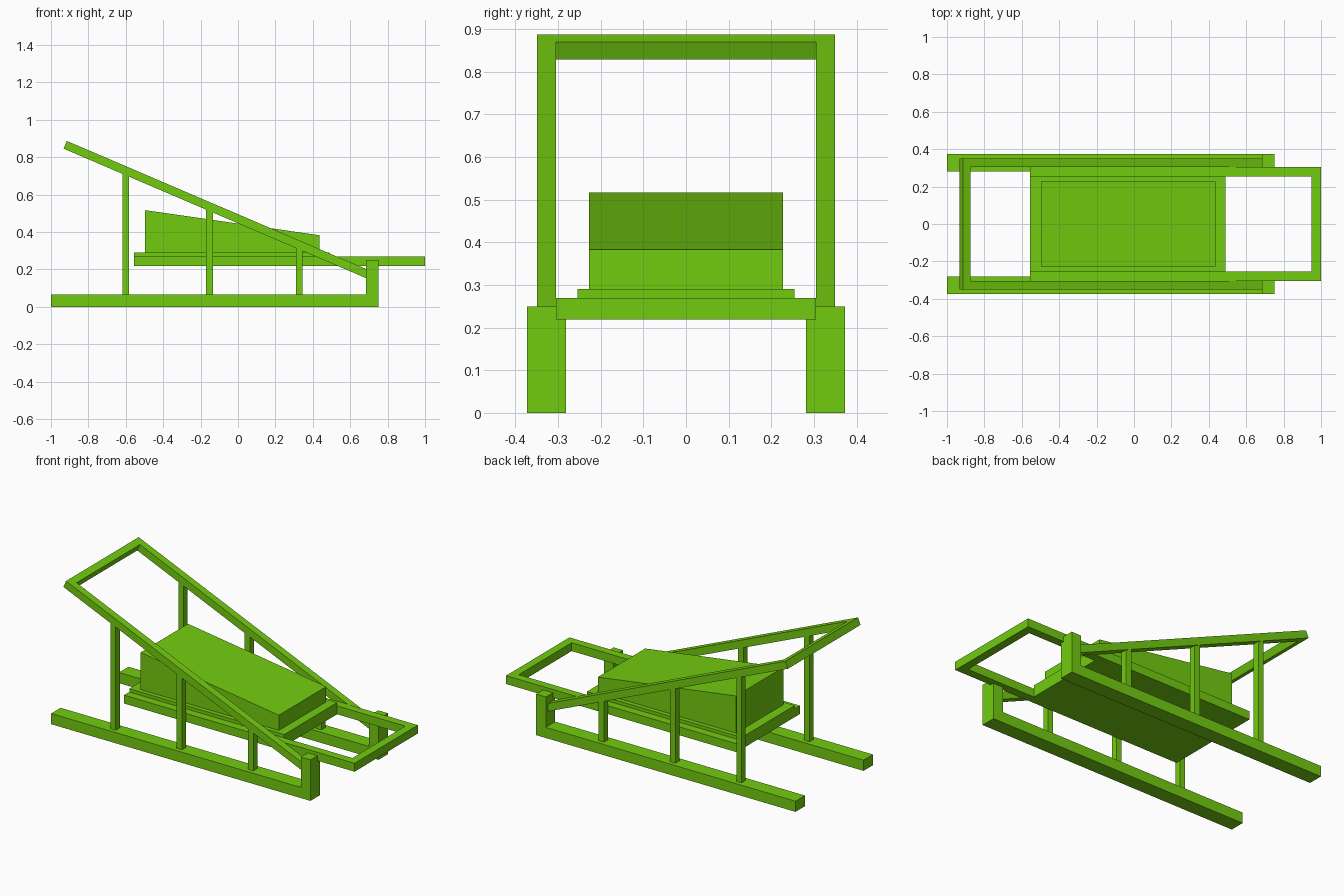
import bpy
import bmesh

cube = bpy.data.objects.get("Cube")
if cube:
    bpy.data.objects.remove(cube, do_unlink=True)

green = bpy.data.materials.new("bright_green")
green.use_nodes = True
colour = (0.17, 0.60, 0.005, 1)
green.diffuse_color = colour
green.node_tree.nodes["Principled BSDF"].inputs["Base Color"].default_value = colour


def prism(name, profile, y0, y1, mirrored=False):
    """Extrude an x-z profile from y0 to y1, optionally mirrored across y."""
    bm = bmesh.new()
    face = bm.faces.new([bm.verts.new((x, y0, z)) for x, z in profile])
    ext = bmesh.ops.extrude_face_region(bm, geom=[face])
    moved = [v for v in ext["geom"] if isinstance(v, bmesh.types.BMVert)]
    bmesh.ops.translate(bm, verts=moved, vec=(0, y1 - y0, 0))
    bmesh.ops.recalc_face_normals(bm, faces=bm.faces)
    mesh = bpy.data.meshes.new(name)
    bm.to_mesh(mesh)
    bm.free()
    mesh.materials.append(green)
    obj = bpy.data.objects.new(name, mesh)
    bpy.context.collection.objects.link(obj)
    if mirrored:
        mod = obj.modifiers.new("Mirror", "MIRROR")
        mod.use_axis = (False, True, False)
        mod.use_mirror_merge = False
    return obj


def rect(x0, x1, z0, z1):
    return [(x0, z0), (x1, z0), (x1, z1), (x0, z1)]


# Runners with an upturned block at the nose
prism("runners", [(-1, 0), (0.75, 0), (0.75, 0.25), (0.685, 0.25),
                  (0.685, 0.065), (-1, 0.065)], 0.282, 0.373, True)

# Sloping handrails joined by a push bar
slope = -0.428


def rail_top(x):
    return 0.887 + slope * (x + 0.915)


def rail_bottom(x):
    return 0.846 + slope * (x + 0.933)


rail_end = 0.69
prism("handrails", [(-0.933, 0.846), (rail_end, rail_bottom(rail_end)),
                    (rail_end, rail_top(rail_end)), (-0.915, 0.887)],
      0.305, 0.35, True)
prism("push_bar", [(-0.933, 0.846), (-0.893, rail_bottom(-0.893)),
                   (-0.875, rail_top(-0.875)), (-0.915, 0.887)], -0.305, 0.305)

# Posts from the runners up to the handrails
for label, x in (("rear", -0.6), ("middle", -0.153), ("front", 0.328)):
    a, b = x - 0.018, x + 0.018
    prism(label + "_posts", [(a, 0.06), (b, 0.06), (b, rail_bottom(b) + 0.01),
                             (a, rail_bottom(a) + 0.01)], 0.308, 0.347, True)

# Bed frame reaching forward as a bumper
prism("frame_sides", rect(-0.555, 1, 0.219, 0.27), 0.255, 0.305, True)
prism("bumper_bar", rect(0.95, 1, 0.219, 0.27), -0.255, 0.255)

# Raised bed and the wedge-shaped load
prism("bed", rect(-0.555, 0.49, 0.219, 0.29), -0.255, 0.255)
prism("load", [(-0.497, 0.29), (0.435, 0.29), (0.435, 0.383), (-0.497, 0.517)],
      -0.228, 0.228)
